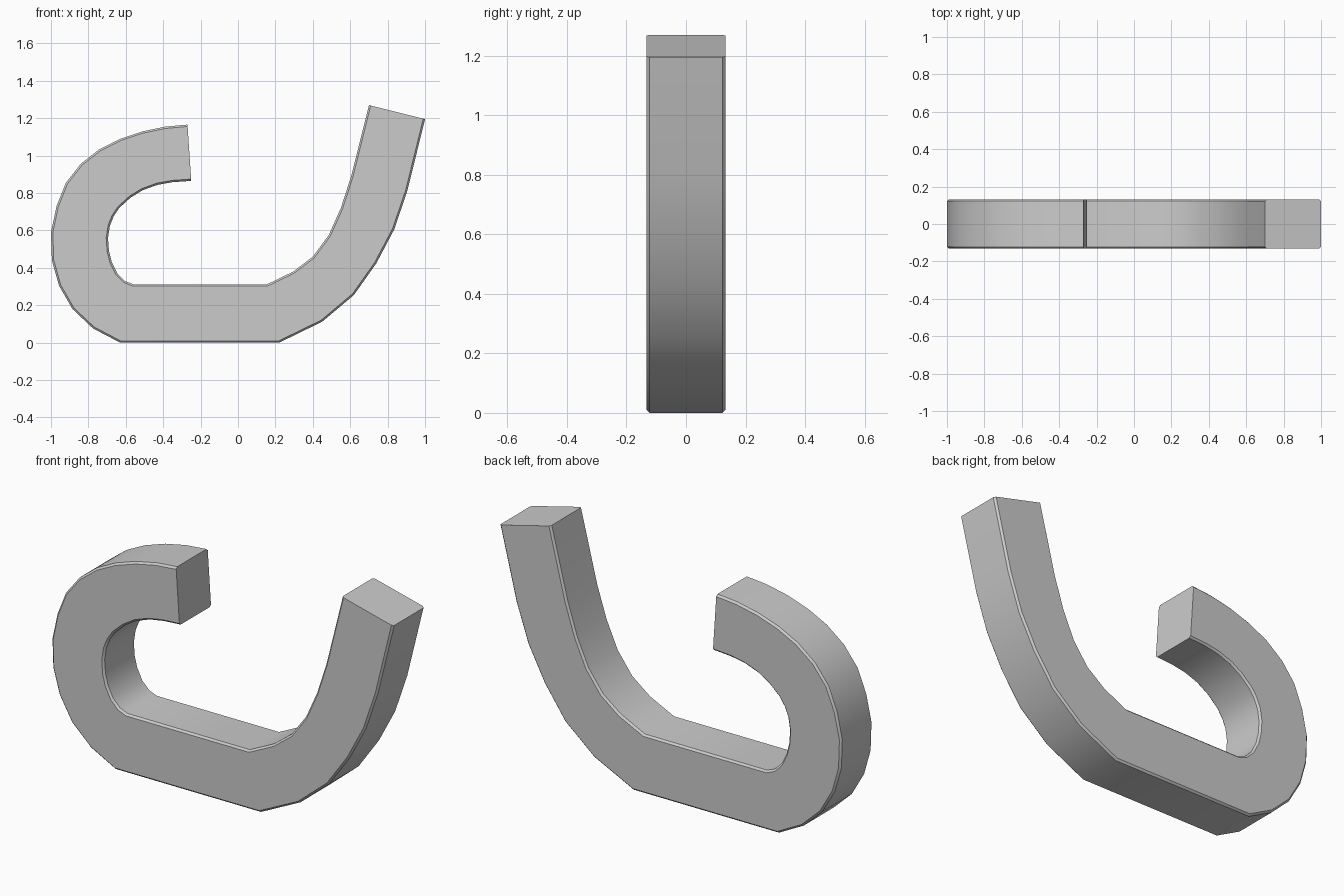
import bpy, bmesh, math
from mathutils import Vector

HALF_DEPTH = 0.132
CHAMFER = 0.01

cube = bpy.data.objects.get("Cube")
if cube:
    bpy.data.objects.remove(cube, do_unlink=True)

# Outer and inner edges of the bent bar, walked from the curled end to the tall end
outer = [(-.27, 1.166), (-.39, 1.155), (-.51, 1.13), (-.63, 1.09), (-.74, 1.035),
         (-.84, .957), (-.92, .855), (-.97, .73), (-1, .59), (-.995, .44),
         (-.957, .305), (-.885, .18), (-.775, .076), (-.63, 0), (.22, 0),
         (.45, .112), (.62, .255), (.74, .425), (.835, .605), (.905, .81), (1, 1.195)]
inner = [(-.25, .865), (-.35, .858), (-.43, .844), (-.51, .815), (-.575, .775),
         (-.635, .72), (-.665, .675), (-.685, .625), (-.695, .56), (-.69, .49),
         (-.675, .43), (-.645, .37), (-.605, .33), (-.56, .312), (.155, .312),
         (.295, .38), (.40, .46), (.485, .575), (.55, .72), (.605, .89), (.70, 1.27)]


def make_material(name, colour):
    mat = bpy.data.materials.new(name)
    mat.use_nodes = True
    mat.diffuse_color = colour
    for node in mat.node_tree.nodes:
        if node.type == 'BSDF_PRINCIPLED':
            node.inputs["Base Color"].default_value = colour
    return mat


def section(bm, out_pt, in_pt):
    """Rectangular cross-section with chamfered corners between two edge points."""
    a = Vector((out_pt[0], 0, out_pt[1]))
    b = Vector((in_pt[0], 0, in_pt[1]))
    inset = (b - a).normalized() * CHAMFER
    face_y = Vector((0, HALF_DEPTH, 0))
    side_y = Vector((0, HALF_DEPTH - CHAMFER, 0))
    ring = [a - side_y, a + side_y, a + inset + face_y, b - inset + face_y,
            b + side_y, b - side_y, b - inset - face_y, a + inset - face_y]
    return [bm.verts.new(p) for p in ring]


# Sweep the section along the bar and close both ends
bm = bmesh.new()
rings = [section(bm, o, i) for o, i in zip(outer, inner)]
for r, s in zip(rings, rings[1:]):
    count = len(r)
    for k in range(count):
        n = (k + 1) % count
        bm.faces.new((r[k], r[n], s[n], s[k]))
bm.faces.new(rings[0])
bm.faces.new(rings[-1])
bmesh.ops.recalc_face_normals(bm, faces=bm.faces[:])

mesh = bpy.data.meshes.new("bent_hook_bar")
bm.to_mesh(mesh)
bm.free()
mesh.materials.append(make_material("plain grey", (0.6, 0.6, 0.6, 1)))

hook = bpy.data.objects.new("bent_hook_bar", mesh)
bpy.context.collection.objects.link(hook)

# Smooth along the bends, crisp at the chamfers and ends
bpy.ops.object.select_all(action='DESELECT')
hook.select_set(True)
bpy.context.view_layer.objects.active = hook
bpy.ops.object.shade_smooth_by_angle(angle=math.radians(35))
